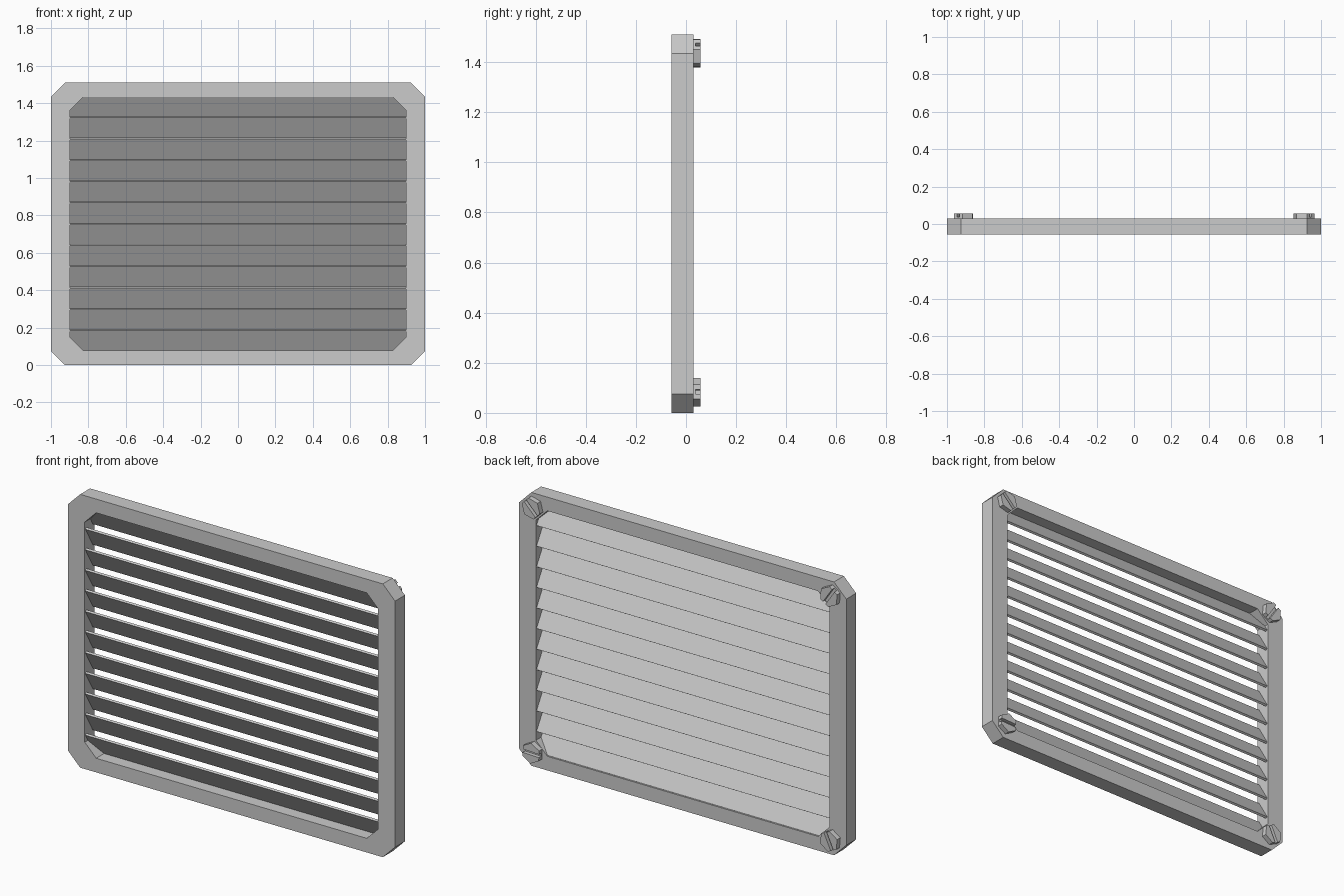
import bpy, bmesh
from math import cos, sin, radians, atan2, hypot
from mathutils import Matrix

if "Cube" in bpy.data.objects:
    bpy.data.objects.remove(bpy.data.objects["Cube"])

Y0, Y1, YS = -0.057, 0.029, 0.057      # frame front, frame back, screw tops


def add_object(name, bm):
    bmesh.ops.recalc_face_normals(bm, faces=bm.faces)
    me = bpy.data.meshes.new(name)
    bm.to_mesh(me)
    bm.free()
    ob = bpy.data.objects.new(name, me)
    bpy.context.collection.objects.link(ob)
    return ob


def box(name, size, matrix):
    bm = bmesh.new()
    bmesh.ops.create_cube(bm, size=1)
    bmesh.ops.scale(bm, vec=size, verts=bm.verts)
    bmesh.ops.transform(bm, matrix=matrix, verts=bm.verts)
    return add_object(name, bm)


def octagon(x, z0, z1, c):
    return [(x, z0 + c), (x, z1 - c), (x - c, z1), (c - x, z1),
            (-x, z1 - c), (-x, z0 + c), (c - x, z0), (x - c, z0)]


# Frame: chamfered rectangular ring
bm = bmesh.new()
outer = octagon(1.0, 0.0, 1.51, 0.075)
inner = octagon(0.897, 0.078, 1.434, 0.07)
loops = [[bm.verts.new((x, y, z)) for x, z in pts]
         for pts, y in ((outer, Y0), (outer, Y1), (inner, Y1), (inner, Y0))]
for a, b in zip(loops, loops[1:] + loops[:1]):
    for i in range(8):
        j = (i + 1) % 8
        bm.faces.new((a[i], a[j], b[j], b[i]))
add_object("frame", bm)

# Slats: thin boards, top edge forward and bottom edge back
pitch, depth = 0.1138, 0.068
tilt = atan2(depth, pitch)
for i in range(12):
    m = Matrix.Translation((0, -0.014, 0.133 + pitch * i)) @ Matrix.Rotation(tilt, 4, 'X')
    box(f"slat_{i + 1}", (1.794, 0.012, hypot(pitch, depth) - 0.004), m)

# Screws: slotted hexagonal heads on the back corners
for n, (x, z, turn) in enumerate(((0.909, 1.435, 45), (-0.912, 1.435, 124),
                                  (0.909, 0.083, 2), (-0.912, 0.083, 65))):
    bm = bmesh.new()
    ring = [bm.verts.new((x + 0.057 * cos(radians(turn + 30 + 60 * k)), Y1,
                          z + 0.057 * sin(radians(turn + 30 + 60 * k)))) for k in range(6)]
    face = bm.faces.new(ring)
    top = bmesh.ops.extrude_face_region(bm, geom=[face], use_keep_orig=True)
    bmesh.ops.translate(bm, vec=(0, YS - Y1, 0),
                        verts=[v for v in top["geom"] if isinstance(v, bmesh.types.BMVert)])
    head = add_object(f"screw_{n + 1}", bm)
    cutter = box(f"slot_cutter_{n + 1}", (0.2, 0.04, 0.018),
                 Matrix.Translation((x, 0.057, z)) @ Matrix.Rotation(radians(-turn), 4, 'Y'))
    cutter.hide_render = True
    cutter.hide_viewport = True
    mod = head.modifiers.new("slot", 'BOOLEAN')
    mod.operation, mod.solver, mod.object = 'DIFFERENCE', 'EXACT', cutter
